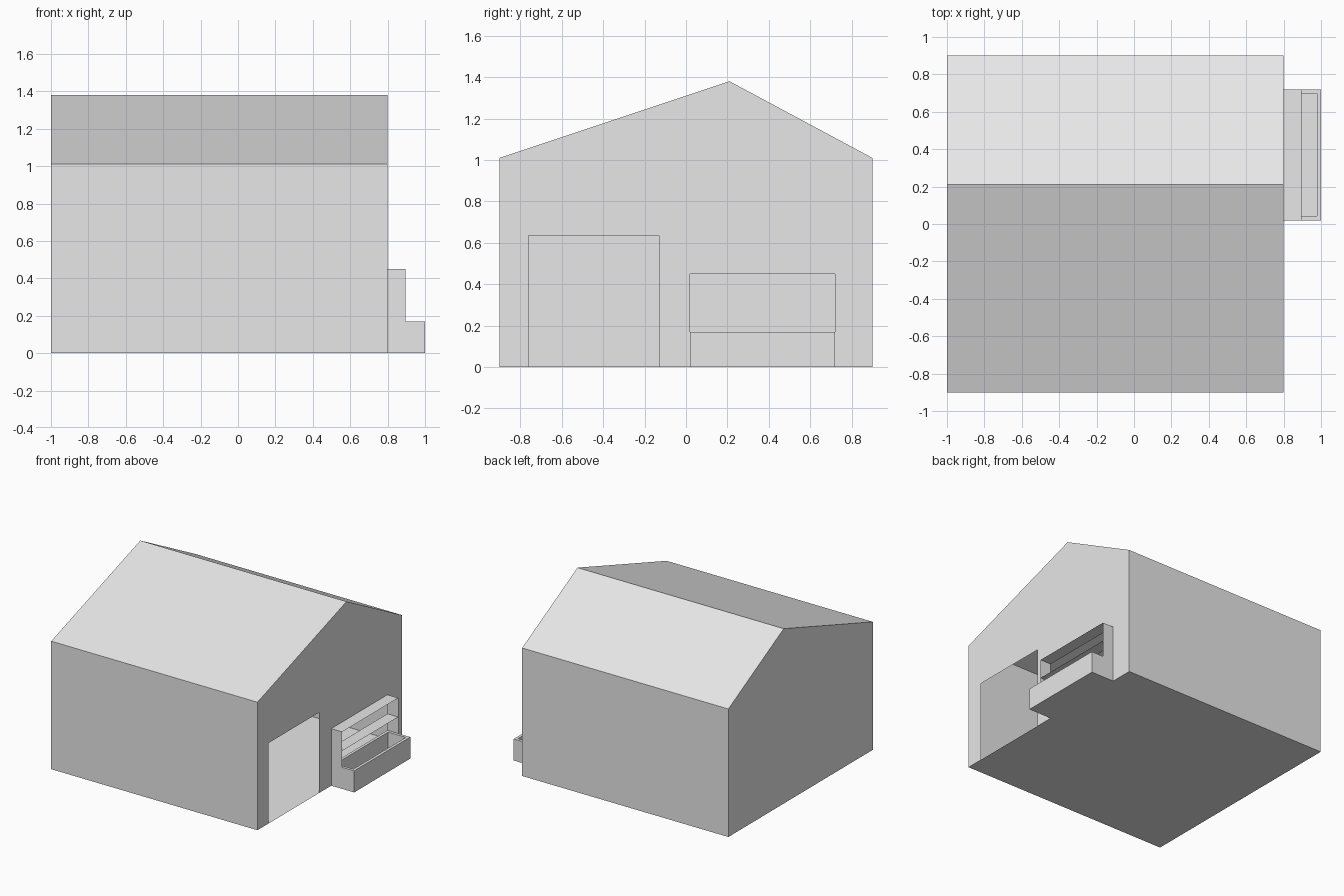
import bpy
import bmesh
from mathutils import Vector

old = bpy.data.objects.get("Cube")
if old:
    bpy.data.objects.remove(old, do_unlink=True)

grey = bpy.data.materials.new("plain_grey")
grey.use_nodes = True
grey.diffuse_color = (0.8, 0.8, 0.8, 1)
grey.node_tree.nodes["Principled BSDF"].inputs["Base Color"].default_value = (0.8, 0.8, 0.8, 1)

LEFT, RIGHT = -1.0, 0.8        # house ends
FRONT, BACK = -0.9, 0.9
EAVES, RIDGE_Y, RIDGE_Z = 1.01, 0.21, 1.38
WIN_Y = (0.02, 0.72)           # window and planter span
SILL, RAIL, HEAD = 0.17, 0.30, 0.45
FRAME_X = 0.895


def finish(name, bm):
    mesh = bpy.data.meshes.new(name)
    bm.to_mesh(mesh)
    bm.free()
    mesh.materials.append(grey)
    obj = bpy.data.objects.new(name, mesh)
    bpy.context.collection.objects.link(obj)
    return obj


def face_outward(bm, centre):
    """Turn every face of a thin shell away from a point inside it."""
    for f in bm.faces:
        f.normal_update()
        if f.normal.dot(f.calc_center_median() - Vector(centre)) < 0:
            f.normal_flip()


def sheet(bm, points):
    return bm.faces.new([bm.verts.new(p) for p in points])


# House shell: thin walls, floor and two uneven roof slopes
profile = [(FRONT, 0), (BACK, 0), (BACK, EAVES), (RIDGE_Y, RIDGE_Z), (FRONT, EAVES)]
bm = bmesh.new()
for (y1, z1), (y2, z2) in zip(profile, profile[1:] + profile[:1]):
    sheet(bm, [(LEFT, y1, z1), (RIGHT, y1, z1), (RIGHT, y2, z2), (LEFT, y2, z2)])
sheet(bm, [(LEFT, y, z) for y, z in profile])
face_outward(bm, (-0.1, 0, 0.6))
finish("house_shell", bm)

# Gable wall with an open doorway and a window opening
doorway = [(-0.76, 0), (-0.76, 0.635), (-0.13, 0.635), (-0.13, 0)]
outline = profile[:1] + doorway + profile[1:]
opening = [(WIN_Y[0], SILL), (WIN_Y[1], SILL), (WIN_Y[1], HEAD), (WIN_Y[0], HEAD)]
bm = bmesh.new()
for loop in (outline, opening):
    verts = [bm.verts.new((RIGHT, y, z)) for y, z in loop]
    for a, b in zip(verts, verts[1:] + verts[:1]):
        bm.edges.new((a, b))
bmesh.ops.triangle_fill(bm, use_beauty=True, use_dissolve=False,
                        edges=bm.edges[:], normal=(1, 0, 0))
face_outward(bm, (0, 0, 0.5))
finish("gable_wall", bm)

# Projecting window frame: two ends, a top and a middle shelf, open in front
bm = bmesh.new()
for y in WIN_Y:
    for low, high in ((SILL, RAIL), (RAIL, HEAD)):
        sheet(bm, [(RIGHT, y, low), (FRAME_X, y, low), (FRAME_X, y, high), (RIGHT, y, high)])
for z in (RAIL, HEAD):
    sheet(bm, [(RIGHT, WIN_Y[0], z), (FRAME_X, WIN_Y[0], z),
               (FRAME_X, WIN_Y[1], z), (RIGHT, WIN_Y[1], z)])
face_outward(bm, (RIGHT, sum(WIN_Y) / 2, 0.25))
finish("window_frame", bm)

# Planter box with a hollowed top
bm = bmesh.new()
bmesh.ops.create_cube(bm, size=1)
bmesh.ops.scale(bm, vec=(0.2, WIN_Y[1] - WIN_Y[0], SILL), verts=bm.verts)
bmesh.ops.translate(bm, vec=(0.9, sum(WIN_Y) / 2, SILL / 2), verts=bm.verts)
top = max(bm.faces, key=lambda f: f.calc_center_median().z)
bmesh.ops.inset_region(bm, faces=[top], thickness=0.032)
well = bmesh.ops.extrude_face_region(bm, geom=[top])
bmesh.ops.translate(bm, vec=(0, 0, -0.14),
                    verts=[v for v in well["geom"] if isinstance(v, bmesh.types.BMVert)])
if top.is_valid:
    bmesh.ops.delete(bm, geom=[top], context='FACES_ONLY')
bmesh.ops.recalc_face_normals(bm, faces=bm.faces)
finish("planter_box", bm)
